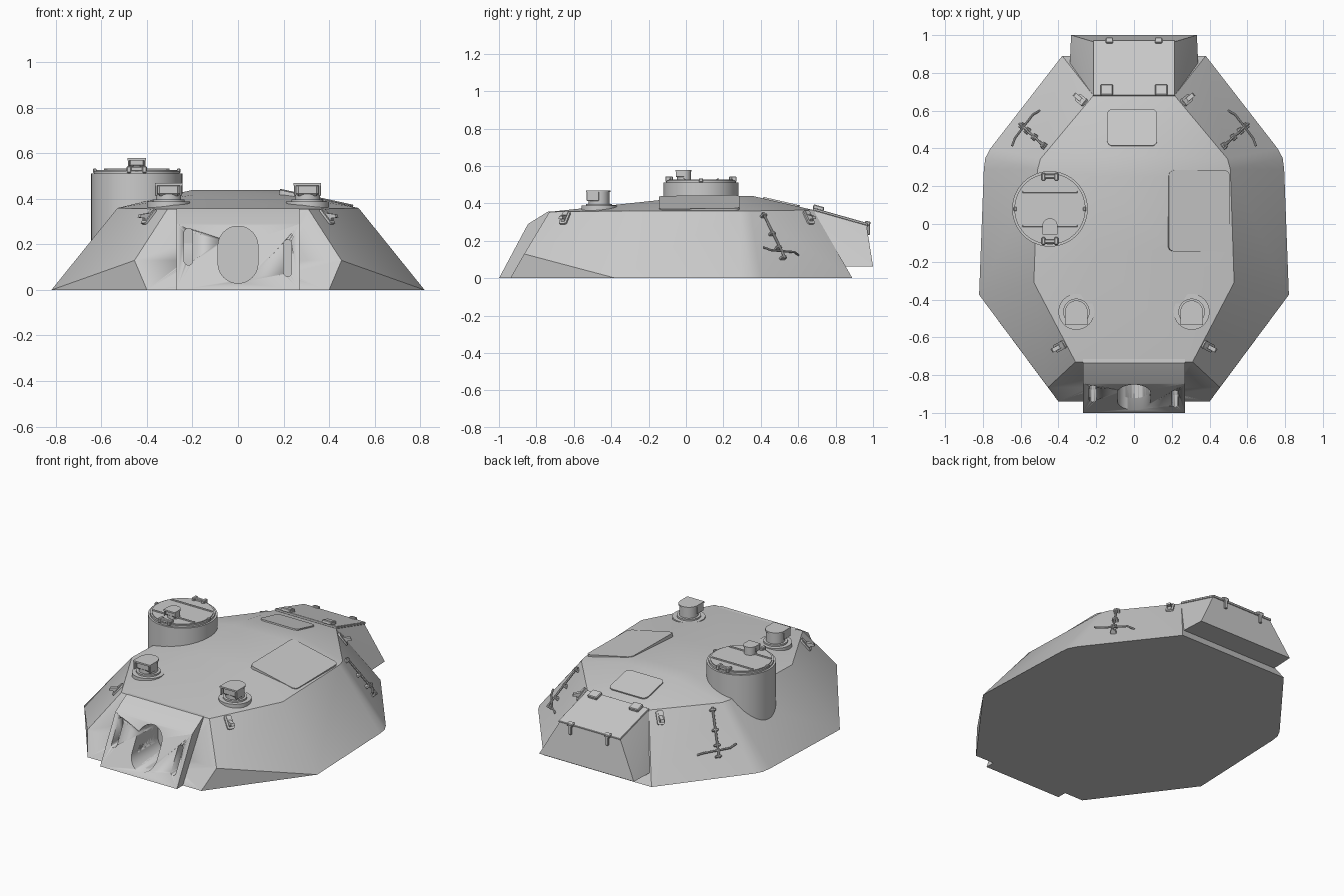
import bpy, bmesh, math
from mathutils import Vector, Matrix
from mathutils.bvhtree import BVHTree

if "Cube" in bpy.data.objects:
    bpy.data.objects.remove(bpy.data.objects["Cube"])


def finish(name, bm, matrix=None):
    if matrix is not None:
        bm.transform(matrix)
    bmesh.ops.recalc_face_normals(bm, faces=bm.faces)
    me = bpy.data.meshes.new(name)
    bm.to_mesh(me)
    bm.free()
    ob = bpy.data.objects.new(name, me)
    bpy.context.collection.objects.link(ob)
    return ob


def hull_mesh(points):
    bm = bmesh.new()
    for p in points:
        bm.verts.new(p)
    res = bmesh.ops.convex_hull(bm, input=bm.verts)
    junk = {v for v in res["geom_interior"] + res["geom_unused"]
            if isinstance(v, bmesh.types.BMVert) and not v.link_faces}
    bmesh.ops.delete(bm, geom=list(junk), context='VERTS')
    bmesh.ops.dissolve_limit(bm, angle_limit=0.01, verts=bm.verts, edges=bm.edges)
    return bm


def both(points):
    return [(s * x, y, z) for x, y, z in points for s in (-1, 1)]


def prism(name, outline, z0, z1, matrix=None):
    bm = bmesh.new()
    face = bm.faces.new([bm.verts.new((x, y, z0)) for x, y in outline])
    new = bmesh.ops.extrude_face_region(bm, geom=[face])["geom"]
    for v in new:
        if isinstance(v, bmesh.types.BMVert):
            v.co.z = z1
    return finish(name, bm, matrix)


def arc(cx, cy, r, a0, a1, n):
    return [(cx + r * math.cos(math.radians(a0 + (a1 - a0) * i / n)),
             cy + r * math.sin(math.radians(a0 + (a1 - a0) * i / n))) for i in range(n + 1)]


def round_rect(w, h, r, n=6):
    a, b = w / 2 - r, h / 2 - r
    return (arc(a, b, r, 0, 90, n) + arc(-a, b, r, 90, 180, n)
            + arc(-a, -b, r, 180, 270, n) + arc(a, -b, r, 270, 360, n))


def box(name, size, matrix):
    bm = bmesh.new()
    bmesh.ops.create_cube(bm, size=1, matrix=Matrix.Diagonal((*size, 1)))
    bmesh.ops.bevel(bm, geom=bm.edges[:], offset=min(size) * 0.2, segments=1, affect='EDGES')
    return finish(name, bm, matrix)


def disc(name, x, y, r, z0, z1, n=48):
    return prism(name, arc(0, 0, r, 0, 360 - 360 / n, n - 1), z0, z1, Matrix.Translation((x, y, 0)))


def rod(name, points, r):
    bm = bmesh.new()
    for a, b in zip(points, points[1:]):
        a, b = Vector(a), Vector(b)
        m = Matrix.Translation((a + b) / 2) @ (b - a).to_track_quat('Z', 'Y').to_matrix().to_4x4()
        bmesh.ops.create_cone(bm, cap_ends=True, segments=8, radius1=r, radius2=r,
                              depth=(b - a).length + r * 0.5, matrix=m)
    return finish(name, bm)


def frame(p, n):
    # local z = surface normal, local y = up the slope
    n = Vector(n).normalized()
    up = Vector((0, 0, 1)) if n.z < 0.85 else Vector((0, 1, 0))
    u = (up - n * n.dot(up)).normalized()
    rot = Matrix((u.cross(n), u, n)).transposed().to_4x4()
    return Matrix.Translation(p) @ rot


# Faceted turret shell with crowned roof
base = [(0.40, -0.94, 0), (0.82, -0.375, 0), (0.795, 0.29, 0), (0.787, 0.35, 0),
        (0.76, 0.40, 0), (0.38, 0.89, 0)]
rim = [(0.455, -0.865, 0.13), (0.31, -0.73, 0.355), (0.53, -0.31, 0.36),
       (0.51, 0.29, 0.36), (0.495, 0.345, 0.36), (0.215, 0.68, 0.365)]
crown = [(0.20, -0.14, 0.418), (0.20, 0.25, 0.44), (0.18, 0.36, 0.439)]
shell_bm = hull_mesh(both(base + rim + crown))
tree = BVHTree.FromBMesh(shell_bm)
shell = finish("turret_shell", shell_bm)


def roof(x, y):
    return tree.ray_cast(Vector((x, y, 2)), Vector((0, 0, -1)))[0].z


def roof_frame(x, y, w, h):
    dx = (roof(x + w * .4, y) - roof(x - w * .4, y)) / (w * .8)
    dy = (roof(x, y + h * .4) - roof(x, y - h * .4)) / (h * .8)
    return frame((x, y, roof(x, y)), (-dx, -dy, 1))


# Front gun mount block
mount = finish("gun_mount", hull_mesh(both([
    (0.27, -1.0, 0), (0.27, -0.845, 0.29), (0.27, -0.735, 0.358),
    (0.27, -0.6, 0.35), (0.27, -0.6, 0)])))

# Gun opening and sight slots
to_front = Matrix.Rotation(math.radians(90), 4, 'X')
for name, x, z, w, h, depth in (("gun_opening", 0, 0.155, 0.175, 0.25, 0.68),
                                ("left_slot", -0.218, 0.19, 0.038, 0.16, 0.82),
                                ("right_slot", 0.218, 0.14, 0.034, 0.16, 0.84)):
    cut = prism(name + "_cutter", round_rect(w, h, w / 2 - 0.001, 10), depth, 1.1,
                Matrix.Translation((x, 0, z)) @ to_front)
    cut.hide_render = True
    cut.display_type = 'WIRE'
    for target in (shell, mount):
        mod = target.modifiers.new(name, 'BOOLEAN')
        mod.operation = 'DIFFERENCE'
        mod.solver = 'EXACT'
        mod.object = cut

# Rear stowage box with its lid, hinges and latches
finish("rear_box", hull_mesh(both([
    (0.215, 0.66, 0.368), (0.215, 0.965, 0.282), (0.333, 1.0, 0.064), (0.34, 0.845, 0.064)])))
slope = math.atan2(0.085, 0.30)
lid_m = Matrix.Translation((0, 0.825, 0.329)) @ Matrix.Rotation(-slope, 4, 'X')
box("rear_box_lid", (0.436, 0.305, 0.014), lid_m)
for s in (-1, 1):
    box("lid_latch", (0.065, 0.06, 0.022), lid_m @ Matrix.Translation((s * 0.145, -0.125, 0.014)))
    box("lid_hinge", (0.04, 0.03, 0.022), lid_m @ Matrix.Translation((s * 0.13, 0.15, 0.006)))
    box("lid_hinge_strap", (0.02, 0.016, 0.06), Matrix.Translation((s * 0.13, 0.977, 0.262)))

# Roof hatch panels
prism("rear_roof_hatch", round_rect(0.265, 0.2, 0.03), -0.02, 0.008,
      roof_frame(-0.01, 0.51, 0.265, 0.2))
prism("side_roof_hatch", round_rect(0.33, 0.43, 0.03), -0.02, 0.003,
      roof_frame(0.345, 0.07, 0.33, 0.43))

# Commander's cupola
CX, CY = -0.445, 0.08
disc("cupola_drum", CX, CY, 0.20, 0.2, 0.512, 64)
disc("cupola_rim", CX, CY, 0.188, 0.50, 0.523, 64)
disc("cupola_lid", CX, CY, 0.178, 0.51, 0.528, 64)
for s in (-1, 1):
    box("cupola_hinge_bar", (0.09, 0.022, 0.02), Matrix.Translation((CX, CY + s * 0.172, 0.532)))
    for t in (-1, 1):
        box("cupola_hinge_lug", (0.02, 0.04, 0.03),
            Matrix.Translation((CX + t * 0.034, CY + s * 0.17, 0.53)))
    box("cupola_catch", (0.016, 0.022, 0.02), Matrix.Translation((CX + s * 0.184, CY, 0.524)))
    box("cupola_lid_band", (0.29, 0.012, 0.008), Matrix.Translation((CX, CY + s * 0.09, 0.529)))


# Periscope: round stem under a hood with flat front and round back
def periscope(x, y, z0, z1, r):
    disc("periscope_stem", x, y, r * 0.92, z0, z1 - 0.008, 32)
    hood = arc(0, 0, r, 0, 180, 16) + [(-r, -r * 1.15), (r, -r * 1.15)]
    prism("periscope_hood", hood, z1 - 0.010, z1, Matrix.Translation((x, y, 0)))
    h = (z1 - z0) * 0.6
    for s in (-1, 1):
        box("periscope_cheek", (r * 0.16, r * 1.1, h),
            Matrix.Translation((x + s * r * 0.9, y - r * 0.55, z1 - h / 2 - 0.002)))
    box("periscope_window", (r * 1.7, r * 0.9, h),
        Matrix.Translation((x, y - r * 0.5, z1 - h / 2 - 0.002)))


periscope(CX, CY - 0.09, 0.52, 0.58, 0.04)
for s in (-1, 1):
    x, y = s * 0.305, -0.465
    disc("periscope_base", x, y, 0.095, 0.34, 0.388)
    disc("periscope_collar", x, y, 0.07, 0.38, 0.398)
    periscope(x, y, 0.38, 0.47, 0.06)

# Lifting hooks on the four sloped corners
hook = [(-0.035, -0.0), (0.04, -0.0), (0.04, 0.012), (0.01, 0.016), (-0.005, 0.03),
        (-0.02, 0.045), (-0.036, 0.04), (-0.022, 0.02)]
for s in (-1, 1):
    for px, py in ((0.405, -0.655), (0.29, 0.665)):
        p, n, _, _ = tree.find_nearest(Vector((s * px, py, 0.335)))
        m = frame(p, n)
        prism("hook_pad", round_rect(0.045, 0.085, 0.012, 3), -0.01, 0.01, m)
        stand = Matrix(((0, 0, 1, 0), (1, 0, 0, 0), (0, 1, 0, 0), (0, 0, 0, 1)))
        prism("lifting_hook", hook, -0.011, 0.011, m @ stand)

# Cross-shaped stowage racks on the rear sides
for s in (-1, 1):
    top, low = Vector((s * 0.475, 0.412, 0.35)), Vector((s * 0.605, 0.53, 0.11))
    rod("rack_bar", [top, low], 0.007)
    rod("rack_crossbar", [(s * 0.50, 0.60, 0.125), (s * 0.535, 0.58, 0.14), (s * 0.585, 0.515, 0.145),
                          (s * 0.63, 0.455, 0.15), (s * 0.645, 0.415, 0.165)], 0.006)
    for t in (0.05, 0.45, 0.75, 0.97):
        p, n, _, _ = tree.find_nearest(top.lerp(low, t))
        box("rack_bracket", (0.035, 0.014, 0.05), frame(p, n))

# Smooth shading that keeps plate edges crisp
bpy.ops.object.select_all(action='DESELECT')
for ob in bpy.context.scene.objects:
    ob.select_set(True)
bpy.context.view_layer.objects.active = shell
bpy.ops.object.shade_smooth_by_angle(angle=math.radians(31))
